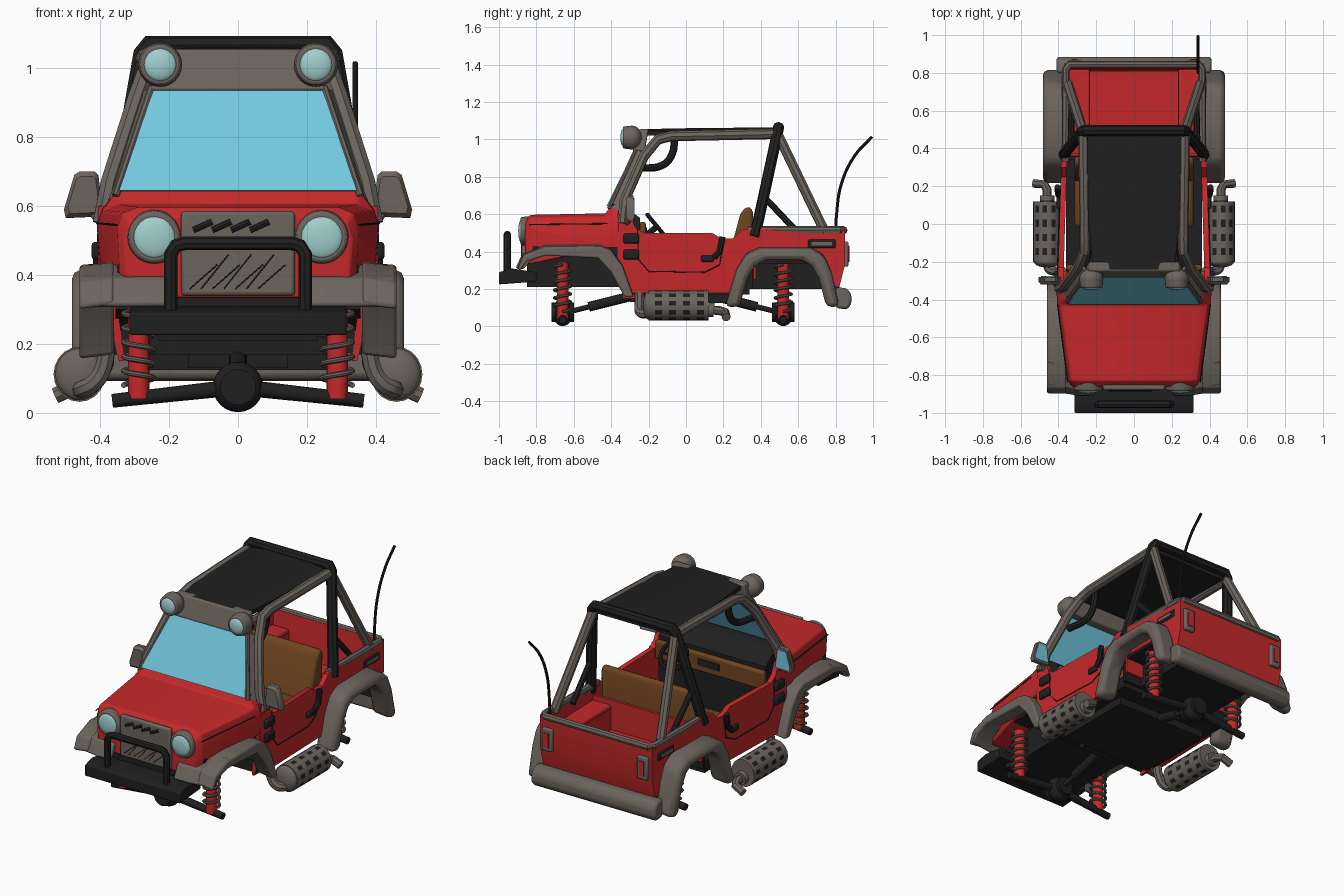
import bpy, bmesh, math
from mathutils import Vector, Matrix

if "Cube" in bpy.data.objects:
    bpy.data.objects.remove(bpy.data.objects["Cube"])

def mat(name, c):
    m = bpy.data.materials.new(name)
    m.diffuse_color = (*c, 1)
    m.use_nodes = True
    m.node_tree.nodes["Principled BSDF"].inputs["Base Color"].default_value = m.diffuse_color
    return m

RED = mat("red paint", (0.56, 0.022, 0.024))
GREY = mat("warm grey", (0.15, 0.13, 0.112))
BLACK = mat("black", (0.014, 0.014, 0.014))
GLASS = mat("window blue", (0.17, 0.58, 0.74))
LENS = mat("lamp lens", (0.36, 0.62, 0.62))
BROWN = mat("brown leather", (0.16, 0.058, 0.014))

def finish(name, me, m, mirror=False, bevel=0):
    ob = bpy.data.objects.new(name, me)
    bpy.context.collection.objects.link(ob)
    if not me.materials:
        me.materials.append(m)
    if bevel:
        b = ob.modifiers.new("bevel", 'BEVEL')
        b.width, b.segments, b.limit_method = bevel, 2, 'ANGLE'
    if mirror:
        ob.modifiers.new("mirror", 'MIRROR')
    return ob

def from_bm(name, bm, m, mirror=False, bevel=0):
    bmesh.ops.recalc_face_normals(bm, faces=bm.faces)
    me = bpy.data.meshes.new(name)
    bm.to_mesh(me)
    bm.free()
    return finish(name, me, m, mirror, bevel)

def loft(name, m, rings, mirror=False, bevel=0):
    bm = bmesh.new()
    vs = [[bm.verts.new(p) for p in r] for r in rings]
    n = len(vs[0])
    for a, b in zip(vs, vs[1:]):
        for i in range(n):
            bm.faces.new((a[i], a[(i + 1) % n], b[(i + 1) % n], b[i]))
    bm.faces.new(vs[0])
    bm.faces.new(vs[-1])
    return from_bm(name, bm, m, mirror, bevel)

def prism(name, m, prof, x0, x1, mirror=False, bevel=0, taper=0, drop=0):
    # side profile (y, z) extruded along x, optionally narrowing to the rear or dropping outward
    return loft(name, m, [[(x - taper * y, y, z - d) for y, z in prof] for x, d in ((x0, 0), (x1, drop))], mirror, bevel)

def box(name, m, x0, x1, y0, y1, z0, z1, mirror=False, bevel=0):
    return prism(name, m, [(y0, z0), (y1, z0), (y1, z1), (y0, z1)], x0, x1, mirror, bevel)

def cyl(name, m, a, b, r1, r2=None, mirror=False, segs=20, bevel=0):
    a, b = Vector(a), Vector(b)
    d = b - a
    M = Matrix.Translation((a + b) / 2) @ d.to_track_quat('Z', 'Y').to_matrix().to_4x4()
    bm = bmesh.new()
    bmesh.ops.create_cone(bm, cap_ends=True, segments=segs, radius1=r1,
                          radius2=r1 if r2 is None else r2, depth=d.length, matrix=M)
    return from_bm(name, bm, m, mirror, bevel)

def ball(name, m, c, s, mirror=False):
    bm = bmesh.new()
    bmesh.ops.create_uvsphere(bm, u_segments=20, v_segments=12, radius=1,
                              matrix=Matrix.Translation(c) @ Matrix.Diagonal((*s, 1)))
    return from_bm(name, bm, m, mirror)

def tube(name, m, pts, r, mirror=False, smooth=False, cyclic=False):
    cu = bpy.data.curves.new(name, 'CURVE')
    cu.dimensions, cu.bevel_depth, cu.bevel_resolution = '3D', r, 2
    cu.use_fill_caps, cu.resolution_u = True, 5
    sp = cu.splines.new('BEZIER' if smooth else 'POLY')
    P = sp.bezier_points if smooth else sp.points
    P.add(len(pts) - 1)
    for p, co in zip(P, pts):
        if smooth:
            p.co = co
            p.handle_left_type = p.handle_right_type = 'AUTO'
        else:
            p.co = (*co, 1)
    sp.use_cyclic_u = cyclic
    tmp = bpy.data.objects.new("tmp", cu)
    bpy.context.collection.objects.link(tmp)
    me = bpy.data.meshes.new_from_object(tmp.evaluated_get(bpy.context.evaluated_depsgraph_get()))
    bpy.data.objects.remove(tmp)
    return finish(name, me, m, mirror)

# hood and cowl
def hood_ring(y, w, zb, zs, zt):
    h = [(w - .01, zb), (w, zs - .05), (w - .015, zs), (w - .06, zt)]
    return [(x, y, z) for x, z in h] + [(-x, y, z) for x, z in reversed(h)]
loft("hood", RED, [hood_ring(-.86, .33, .335, .55, .57), hood_ring(-.83, .35, .335, .58, .597),
                   hood_ring(-.43, .405, .42, .585, .605), hood_ring(-.40, .408, .42, .59, .65),
                   hood_ring(-.36, .41, .42, .59, .65)], bevel=.006)
tube("hood_seam", BLACK, [(.351, -.84, .545), (.406, -.42, .55)], .003, True)

# tub sides with rear wheel arch, tailgate and bed
side = [(-.37, .60), (-.30, .60), (-.27, .53), (-.23, .50), (.14, .50), (.19, .47), (.25, .47), (.30, .52),
        (.85, .52), (.85, .33), (.82, .21), (.76, .21), (.69, .33), (.62, .39), (.42, .39), (.34, .33),
        (.27, .18), (-.30, .18), (-.37, .30)]
prism("body_side", RED, side, .365, .395, True, taper=.03)
loft("sill_front", RED, [[(x0, y, z) for x0, z in ((.33, .15), (.345, .15), (.385, .32), (.35, .32))]
                         for y in (-.34, -.25)], True)
prism("tailgate", RED, [(.82, .21), (.85, .33), (.85, .52), (.825, .52), (.80, .21)], -.37, .37)
box("bed_floor", RED, -.235, .235, .35, .83, .275, .285)
box("bed_wheel_box", RED, .235, .37, .36, .82, .35, .43, True, .01)
box("bed_wheel_box_wall", RED, .232, .24, .35, .82, .28, .41, True)
box("bed_front_wall", RED, -.365, .365, .36, .375, .25, .46)
tube("door_seam", BLACK, [(.406, -.26, .52), (.405, -.255, .36), (.404, -.20, .295), (.395, .10, .29),
                          (.392, .18, .33), (.390, .20, .46)], .003, True)
for z in (.47, .385):
    box("door_hinge", BLACK, .40, .425, -.335, -.25, z - .026, z + .026, True, .01)
tube("door_handle", BLACK, [(.40, .15, .37), (.405, .18, .40), (.405, .195, .48)], .016, True)
box("door_latch", BLACK, .39, .41, .08, .15, .345, .38, True, .008)
box("side_vent", BLACK, .365, .38, .65, .80, .42, .465, True, .012)
box("side_vent_insert", GREY, .375, .385, .67, .78, .432, .453, True)

# underside
box("floor", BLACK, -.36, .36, -.34, .34, .17, .24)
box("floor_belly", BLACK, -.30, .30, -.25, .24, .125, .18)
box("front_chassis", BLACK, -.23, .23, -.85, -.32, .21, .38)
box("front_liner", BLACK, -.35, .35, -.82, -.32, .375, .43)
box("rear_chassis", BLACK, -.24, .24, .3, .81, .20, .27)
box("rear_well_wall", BLACK, .241, .25, .3, .82, .20, .36, True)
box("rear_well_front", BLACK, .24, .365, .34, .358, .20, .36, True)
box("rear_liner", BLACK, .24, .365, .34, .80, .335, .349, True)
box("rear_cross", BLACK, -.36, .36, .76, .815, .20, .27)
box("belly_plate", BLACK, -.145, .145, -.30, -.24, .13, .225)

# fenders
prism("front_fender", GREY, [(-.90, .32), (-.87, .39), (-.75, .437), (-.46, .44), (-.40, .415), (-.34, .335),
      (-.28, .17), (-.33, .17), (-.40, .30), (-.47, .377), (-.75, .39), (-.85, .36), (-.885, .31)],
      .36, .46, True, .02, drop=.012)
loft("front_fender_nose", GREY, [[(x, y + dy, z) for y, z in
     ((-.905, .315), (-.87, .39), (-.75, .432), (-.75, .39), (-.85, .35), (-.89, .305))]
     for x, dy in ((.21, -.005), (.30, -.005), (.455, .02))], True, .006)
prism("rear_fender", GREY, [(.21, .115), (.27, .31), (.32, .395), (.39, .425), (.67, .425), (.74, .385), (.78, .29),
      (.82, .115), (.75, .115), (.71, .27), (.67, .335), (.62, .365), (.43, .365), (.37, .335), (.33, .27), (.285, .115)],
      .36, .482, True, .025, drop=.012)

# bumpers and bull bar
prism("front_bumper", BLACK, [(-1, .225), (-.80, .24), (-.80, .29), (-.93, .31), (-1, .29)], -.315, .315, bevel=.006)
tube("bull_bar", BLACK, [(-.195, -.955, .29), (-.195, -.955, .46), (-.18, -.955, .485), (-.155, -.955, .492),
                         (.155, -.955, .492), (.18, -.955, .485), (.195, -.955, .46), (.195, -.955, .29)], .02)
prism("rear_bumper", GREY, [(.80, .10), (.86, .09), (.885, .12), (.885, .17), (.86, .205), (.80, .21)], -.41, .41, bevel=.015)

# grille and headlights
box("grille", GREY, -.165, .165, -.88, -.85, .34, .585, bevel=.01)
for i in range(7):
    x = -.14 + i * .033
    tube("grille_slash", BLACK, [(x, -.879, .36), (x + .08, -.879, .46 if i % 2 else .43)], .0025)
for i in range(4):
    x = -.13 + i * .055
    tube("grille_notch", BLACK, [(x, -.875, .53), (x + .055, -.875, .555)], .011)
cyl("headlight_ring", GREY, (.243, -.84, .51), (.243, -.885, .51), .08, .074, True, 28, .008)
ball("headlight_lens", LENS, (.243, -.88, .51), (.062, .017, .062), True)

# windshield, header, pillars, roof
loft("windshield", GLASS, [[(-.345, -.425, .645), (.345, -.425, .645), (.345, -.417, .645), (-.345, -.417, .645)],
                           [(-.245, -.277, .94), (.245, -.277, .94), (.245, -.269, .94), (-.245, -.269, .94)]])
loft("windshield_header", GREY, [[(-.255, -.285, .935), (.255, -.285, .935), (.255, -.22, .935), (-.255, -.22, .935)],
                                 [(-.24, -.25, 1.055), (.24, -.25, 1.055), (.24, -.20, 1.055), (-.24, -.20, 1.055)]], bevel=.008)
tube("windshield_edge", GREY, [(.355, -.412, .63), (.25, -.268, .945)], .011, True)
loft("pillar_web", GREY, [[(.35, -.405, .645), (.39, -.34, .60), (.38, -.33, .60), (.34, -.395, .645)],
                          [(.25, -.27, .945), (.285, -.215, .93), (.275, -.205, .93), (.24, -.26, .945)]], True)
tube("pillar_and_rail", GREY, [(.395, -.34, .55), (.372, -.33, .67), (.295, -.225, .91), (.262, -.15, 1.0),
                               (.26, -.08, 1.018), (.268, .48, 1.03)], .028, True)
tube("inner_grab_bar", BLACK, [(.235, -.06, 1.0), (.235, -.075, .92), (.24, -.12, .865), (.265, -.26, .845)], .02, True, True)
loft("roof", BLACK, [[(-w, y, 1.02), (w, y, 1.02), (w, y, 1.045), (w * .6, y, z), (-w * .6, y, z), (-w, y, 1.045)]
                     for w, y, z in ((.215, -.24, 1.055), (.24, 0, 1.06), (.25, .49, 1.065))])
tube("roll_bar", BLACK, [(-.372, .365, .48), (-.355, .39, .58), (-.275, .49, 1.04), (-.255, .495, 1.067),
                         (.255, .495, 1.067), (.275, .49, 1.04), (.355, .39, .58), (.372, .365, .48)], .03)
tube("rear_strut", GREY, [(.27, .49, 1.03), (.352, .745, .50)], .027, True)
tube("short_strut", BLACK, [(.335, .42, .69), (.33, .60, .50)], .017, True)
tube("bed_rail", GREY, [(-.362, .33, .515), (-.36, .82, .515), (-.34, .845, .515),
                        (.34, .845, .515), (.36, .82, .515), (.362, .33, .515)], .021)
ball("roof_lamp", GREY, (.226, -.29, 1.01), (.064, .055, .064), True)
cyl("roof_lamp_ring", GREY, (.226, -.29, 1.01), (.226, -.338, 1.01), .064, .058, True, 24, .006)
ball("roof_lamp_lens", LENS, (.226, -.334, 1.01), (.048, .017, .048), True)

# mirrors
def mirror_ring(y, s):
    return [(.445 + (x - .445) * s, y, .63 + (z - .63) * s) for x, z in
            ((.39, .57), (.50, .565), (.505, .59), (.475, .69), (.46, .70), (.415, .70), (.405, .69))]
loft("side_mirror", GREY, [mirror_ring(-.32, .8), mirror_ring(-.305, 1), mirror_ring(-.28, 1)], True)
loft("side_mirror_glass", GLASS, [mirror_ring(-.281, .8), mirror_ring(-.276, .8)], True)
tube("mirror_arm", GREY, [(.43, -.295, .59), (.39, -.32, .54)], .012, True)

# tail lights and antenna
box("tail_light_frame", GREY, .28, .35, .84, .868, .32, .455, True, .008)
box("tail_light", RED, .30, .33, .86, .873, .345, .43, True)
tube("antenna", BLACK, [(.34, .80, .50), (.34, .805, .60), (.34, .83, .76), (.34, .90, .91), (.34, .995, 1.015)], .008, False, True)

# interior
prism("dashboard", BLACK, [(-.41, .30), (-.245, .24), (-.245, .58), (-.30, .62), (-.35, .655), (-.405, .655)], -.355, .355)
box("dashboard_trim", BROWN, -.36, .36, -.25, -.215, .45, .56, bevel=.012)
box("dashboard_radio", BLACK, -.07, .07, -.22, -.209, .49, .53)
prism("seat_back", BROWN, [(.22, .34), (.29, .60), (.315, .635), (.345, .64), (.358, .61), (.35, .34)], -.315, .315, bevel=.02)
box("seat_cushion", BROWN, -.315, .315, -.02, .26, .24, .37, bevel=.025)
n, c = Vector((0, .75, .62)).normalized(), Vector((.19, -.155, .535))
u, v = Vector((1, 0, 0)), n.cross(Vector((1, 0, 0)))
ring = [c + .08 * (math.cos(t) * u + math.sin(t) * v) for t in (i * math.tau / 20 for i in range(20))]
tube("steering_wheel", BLACK, ring, .012, cyclic=True)
for i in (0, 7, 13):
    tube("wheel_spoke", BLACK, [c, ring[i]], .008)
tube("steering_column", BLACK, [c, c - n * .11], .016)

# axles, drive shafts, shocks with coil springs
for nm, y, s in (("front", -.66, 1), ("rear", .52, -1)):
    ball(nm + "_differential", BLACK, (0, y, .075), (.073, .056, .073))
    cyl(nm + "_differential_cap", BLACK, (0, y - .06, .075), (0, y + .06, .075), .052)
    cyl(nm + "_axle", BLACK, (0, y, .075), (.365, y, .035), .024, .02, True)
    end = (0, y + s * .40, .17)
    cyl(nm + "_drive_shaft", BLACK, (0, y, .07), end, .014)
    cyl(nm + "_drive_sleeve", BLACK, (0, y + s * .14, .105), (0, y + s * .37, .163), .026)
    cyl(nm + "_shock", RED, (.288, y, .04), (.288, y, .345), .031, None, True)
    N = 72
    coil = [(.288 + .044 * math.cos(i * math.tau / 12), y + .044 * math.sin(i * math.tau / 12), .08 + .25 * i / N)
            for i in range(N + 1)]
    tube(nm + "_coil_spring", GREY, coil, .008, True)

# exhaust drums: dark slots set by ring and segment index
bm = bmesh.new()
S = 20
ys = [-.20, -.165] + [-.165 + .0375 * k for k in range(1, 8)] + [.12]
rows = [[bm.verts.new((.46 + .075 * math.cos(a), y, .112 + .08 * math.sin(a)))
         for a in (math.tau * i / S for i in range(S))] for y in ys]
for k in range(len(rows) - 1):
    for i in range(S):
        f = bm.faces.new((rows[k][i], rows[k][(i + 1) % S], rows[k + 1][(i + 1) % S], rows[k + 1][i]))
        f.material_index = int(k % 2 == 1 and i % 2 == 0)
for r in (rows[0], rows[-1]):
    bm.faces.new(r)
drum = from_bm("exhaust_drum", bm, GREY, True)
drum.data.materials.append(BLACK)
ball("exhaust_front_cap", GREY, (.46, -.20, .112), (.07, .03, .075), True)
tube("exhaust_front_pipe", GREY, [(.455, -.19, .07), (.45, -.235, .07), (.42, -.25, .085), (.395, -.25, .12), (.38, -.25, .18)], .026, True, True)
tube("exhaust_rear_pipe", GREY, [(.46, .11, .09), (.46, .18, .085), (.475, .21, .075), (.53, .215, .05)], .024, True)
cyl("exhaust_collar", GREY, (.46, .12, .09), (.46, .15, .088), .038, None, True)

# smooth shading with sharp edges kept
bpy.ops.object.select_all(action='SELECT')
bpy.context.view_layer.objects.active = drum
bpy.ops.object.shade_smooth_by_angle(angle=math.radians(35))
